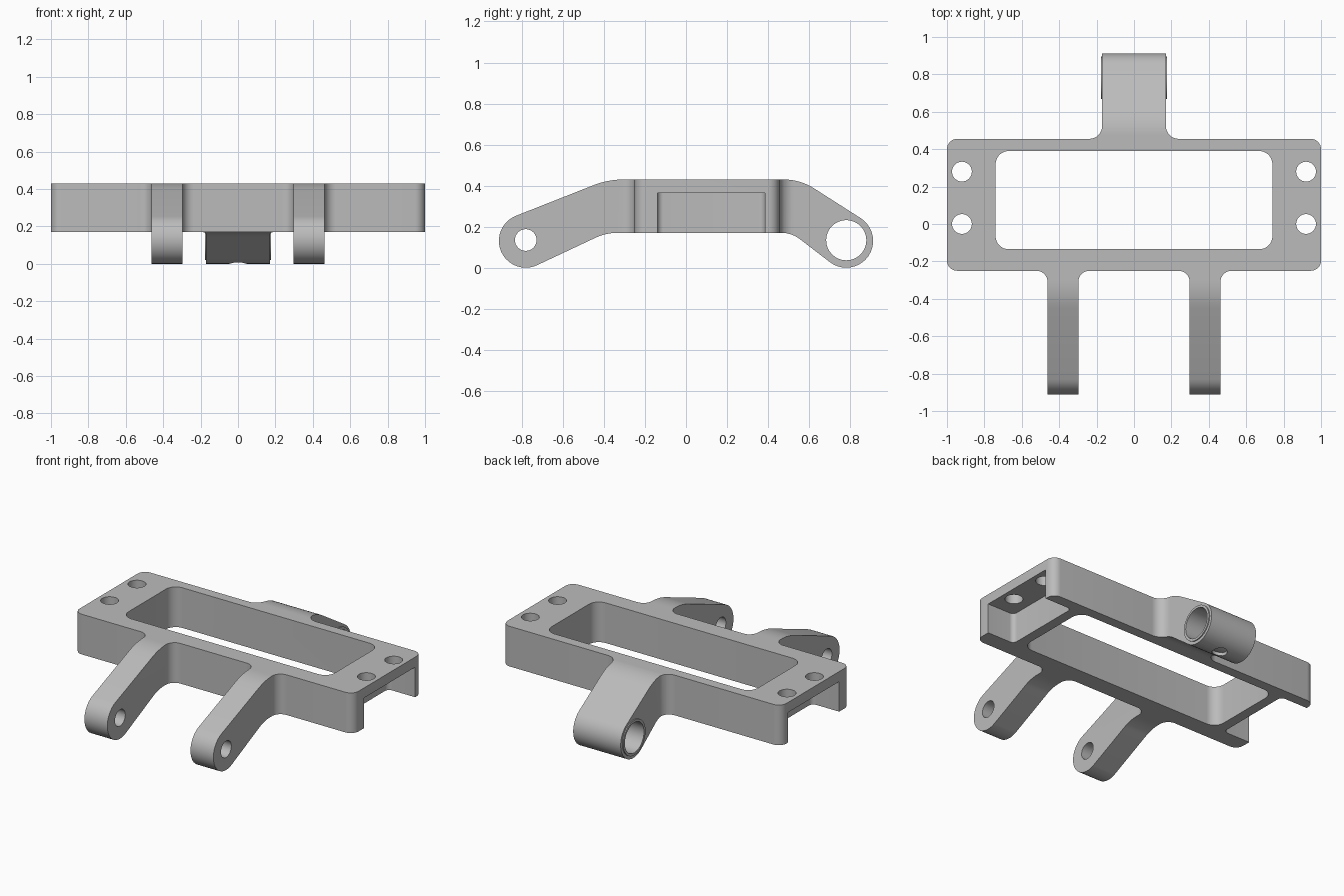
import bpy, bmesh, math
from mathutils import Vector

cube = bpy.data.objects.get("Cube")
if cube:
    bpy.data.objects.remove(cube, do_unlink=True)

GREY = (0.5, 0.5, 0.5, 1)
metal = bpy.data.materials.new("light grey metal")
metal.use_nodes = True
metal.diffuse_color = GREY
bsdf = next(n for n in metal.node_tree.nodes if n.type == 'BSDF_PRINCIPLED')
bsdf.inputs["Base Color"].default_value = GREY

BOTTOM, TOP = 0.17, 0.43
FRONT, BACK = -0.25, 0.455
EYE_R, EYE_Y = 0.131, 0.781


def rounded(points, steps=8):
    """Closed outline from (u, v, radius) corners, each corner filleted."""
    out = []
    for i, (u, v, r) in enumerate(points):
        p = Vector((u, v))
        if r == 0:
            out.append(p)
            continue
        a = (Vector(points[i - 1][:2]) - p).normalized()
        b = (Vector(points[(i + 1) % len(points)][:2]) - p).normalized()
        half = a.angle(b) / 2
        mid = p + (a + b).normalized() * r / math.sin(half)
        start = p + a * r / math.tan(half) - mid
        end = p + b * r / math.tan(half) - mid
        sweep = start.angle(end)
        for k in range(steps + 1):
            t = k / steps
            out.append(mid + (start * math.sin((1 - t) * sweep)
                              + end * math.sin(t * sweep)) / math.sin(sweep))
    return out


def rectangle(u0, u1, v0, v1, r):
    return rounded([(u0, v0, r), (u1, v0, r), (u1, v1, r), (u0, v1, r)])


def circle(u, v, r, sides=32):
    return [(u + r * math.cos(k * math.tau / sides), v + r * math.sin(k * math.tau / sides))
            for k in range(sides)]


def prism(name, outline, lo, hi, axis='Z'):
    """Extrude an outline: along Z from (x, y), or along X from (y, z)."""
    place = (lambda p: (p[0], p[1], lo)) if axis == 'Z' else (lambda p: (lo, p[0], p[1]))
    move = (0, 0, hi - lo) if axis == 'Z' else (hi - lo, 0, 0)
    bm = bmesh.new()
    face = bm.faces.new([bm.verts.new(place(p)) for p in outline])
    ext = bmesh.ops.extrude_face_region(bm, geom=[face], use_keep_orig=True)
    bmesh.ops.translate(bm, vec=move,
                        verts=[g for g in ext["geom"] if isinstance(g, bmesh.types.BMVert)])
    bmesh.ops.recalc_face_normals(bm, faces=bm.faces)
    mesh = bpy.data.meshes.new(name)
    bm.to_mesh(mesh)
    bm.free()
    mesh.materials.append(metal)
    ob = bpy.data.objects.new(name, mesh)
    bpy.context.collection.objects.link(ob)
    return ob


def combine(target, other, operation):
    """Apply a boolean and discard the helper."""
    mod = target.modifiers.new("boolean", 'BOOLEAN')
    mod.operation, mod.object, mod.solver = operation, other, 'EXACT'
    bpy.context.view_layer.objects.active = target
    bpy.ops.object.modifier_apply(modifier=mod.name)
    bpy.data.objects.remove(other, do_unlink=True)


def arm_profile(side, upper, upper_r, lower, lower_r):
    """Side outline of an arm bending down to a round eye; side is -1 front, 1 back."""
    eye = Vector((EYE_Y, EYE_R))

    def tangent(corner, sign):
        d = Vector(corner) - eye
        return math.atan2(d.y, d.x) + sign * math.acos(EYE_R / d.length)

    a0 = tangent((upper, TOP), -1) % math.tau
    a1 = tangent((lower, BOTTOM), 1) % math.tau - math.tau
    arc = [(eye.x + EYE_R * math.cos(a0 + (a1 - a0) * k / 20),
            eye.y + EYE_R * math.sin(a0 + (a1 - a0) * k / 20), 0) for k in range(21)]
    inner = 0.22 if side < 0 else 0.42
    pts = [(inner, BOTTOM, 0), (inner, TOP, 0), (upper, TOP, upper_r)]
    pts += arc + [(lower, BOTTOM, lower_r)]
    return rounded([(side * y, z, r) for y, z, r in pts])


def arm_plan(x, half, base, side, f):
    """Top outline of an arm with fillets where it meets the frame."""
    tip, root = side * 1.0, base - side * 0.03
    return rounded([(x - half - f, root, 0), (x - half - f, base, 0), (x - half, base, f * 0.999),
                    (x - half, tip, 0), (x + half, tip, 0), (x + half, base, f * 0.999),
                    (x + half + f, base, 0), (x + half + f, root, 0)])


# Frame
body = prism("bracket_body", rectangle(-1, 1, FRONT, BACK, 0.055), BOTTOM, TOP)

# Two front arms and the wide rear arm
for x, half, base, side, f, bend in (
        (-0.38, 0.082, FRONT, -1, 0.06, (0.38, 0.4, 0.39, 0.25)),
        (0.38, 0.082, FRONT, -1, 0.06, (0.38, 0.4, 0.39, 0.25)),
        (0, 0.17, BACK, 1, 0.07, (0.556, 0.27, 0.515, 0.15))):
    arm = prism("arm", arm_profile(side, *bend), x - 0.4, x + 0.4, 'X')
    combine(arm, prism("plan", arm_plan(x, half, base, side, f), -0.1, 0.6), 'INTERSECT')
    combine(body, arm, 'UNION')

# Central window
cutters = [prism("window", rectangle(-0.74, 0.74, -0.135, 0.39, 0.07), 0, 0.6)]
# End pockets open below and outwards, with two bolt holes each
for s in (-1, 1):
    pocket = rounded([(s * 0.805, -0.14, 0.03), (s * 1.1, -0.14, 0),
                      (s * 1.1, 0.385, 0), (s * 0.805, 0.385, 0.03)])
    cutters.append(prism("pocket", pocket, 0.1, 0.365))
    for y in (0, 0.28):
        cutters.append(prism("bolt_hole", circle(s * 0.92, y, 0.053), 0.3, 0.6))
# Pin holes, rear bore and drain hole
cutters.append(prism("pin_hole", circle(-EYE_Y, EYE_R + 0.004, 0.053), -0.6, 0.6, 'X'))
cutters.append(prism("rear_bore", circle(EYE_Y, EYE_R + 0.003, 0.113), -0.3, 0.3, 'X'))
cutters.append(prism("drain_hole", circle(0, EYE_Y, 0.045, 24), -0.1, 0.1))
for cutter in cutters:
    combine(body, cutter, 'DIFFERENCE')

# Thin bushing in the rear bore
bushing = prism("rear_bushing", circle(EYE_Y, EYE_R + 0.003, 0.114), -0.177, 0.177, 'X')
combine(bushing, prism("bushing_bore", circle(EYE_Y, EYE_R + 0.003, 0.098), -0.3, 0.3, 'X'),
        'DIFFERENCE')

# Smooth rounded surfaces, crisp edges
for ob in (body, bushing):
    bpy.ops.object.select_all(action='DESELECT')
    ob.select_set(True)
    bpy.context.view_layer.objects.active = ob
    bpy.ops.object.shade_smooth_by_angle(angle=math.radians(30))
